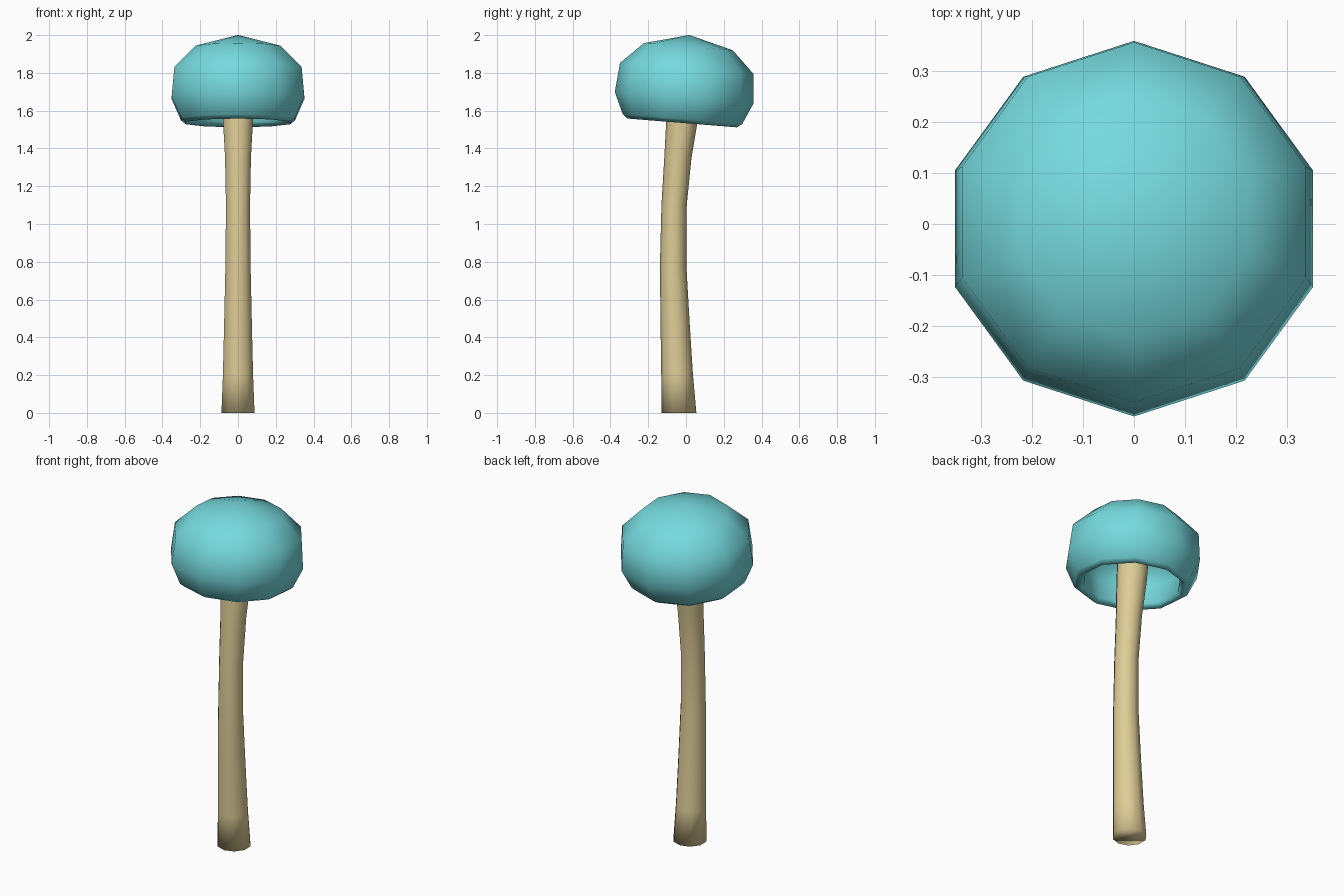
import bpy
import bmesh
from math import cos, sin, pi, radians
from mathutils import Vector, Matrix

if "Cube" in bpy.data.objects:
    bpy.data.objects.remove(bpy.data.objects["Cube"], do_unlink=True)

SIDES = 10


def material(name, rgb):
    mat = bpy.data.materials.new(name)
    mat.use_nodes = True
    mat.diffuse_color = (*rgb, 1)
    mat.node_tree.nodes["Principled BSDF"].inputs["Base Color"].default_value = (*rgb, 1)
    return mat


def loft(name, rings, mat, matrix=Matrix()):
    """Skin rings of (radius, y centre, z); a zero radius closes to a point."""
    bm = bmesh.new()
    loops = []
    for radius, y, z in rings:
        count = SIDES if radius else 1
        angles = [pi / 2 + 2 * pi * i / SIDES for i in range(count)]
        loops.append([bm.verts.new(Vector((radius * cos(a), y + radius * sin(a), z)))
                      for a in angles])
    for low, high in zip(loops, loops[1:]):
        for i in range(SIDES):
            j = (i + 1) % SIDES
            corners = [low[i % len(low)], low[j % len(low)],
                       high[j % len(high)], high[i % len(high)]]
            bm.faces.new(list(dict.fromkeys(corners)))
    # Close any open ends
    for loop in (loops[0], loops[-1]):
        if len(loop) > 1:
            bm.faces.new(loop)
    bmesh.ops.recalc_face_normals(bm, faces=bm.faces)
    mesh = bpy.data.meshes.new(name)
    bm.to_mesh(mesh)
    bm.free()
    mesh.shade_smooth()
    mesh.materials.append(mat)
    obj = bpy.data.objects.new(name, mesh)
    obj.matrix_world = matrix
    bpy.context.collection.objects.link(obj)
    return obj


turquoise = material("turquoise cap", (0.18, 0.70, 0.73))
cream = material("cream stem", (0.73, 0.61, 0.31))

# Bent stem, flared at the foot and running up into the cap
loft("stem", [
    (0.092, -0.037, 0),
    (0.084, -0.047, 0.2),
    (0.077, -0.058, 0.48),
    (0.070, -0.068, 0.78),
    (0.067, -0.063, 1.1),
    (0.072, -0.043, 1.35),
    (0.083, -0.022, 1.54),
    (0.090, 0, 1.78),
], cream)

# Hollow cap: outer dome, rolled rim, then the cavity; leaning backwards
tilt = Matrix.Translation((0, -0.02, 1.535)) @ Matrix.Rotation(radians(-4.6), 4, "X")
loft("cap", [
    (0, 0, 0.467),
    (0.236, 0, 0.405),
    (0.354, 0, 0.29),
    (0.369, 0, 0.135),
    (0.317, 0, 0.02),
    (0.29, 0, 0),
    (0.265, 0, 0.025),
    (0.28, 0, 0.135),
    (0.24, 0, 0.24),
    (0, 0, 0.3),
], turquoise, tilt)
